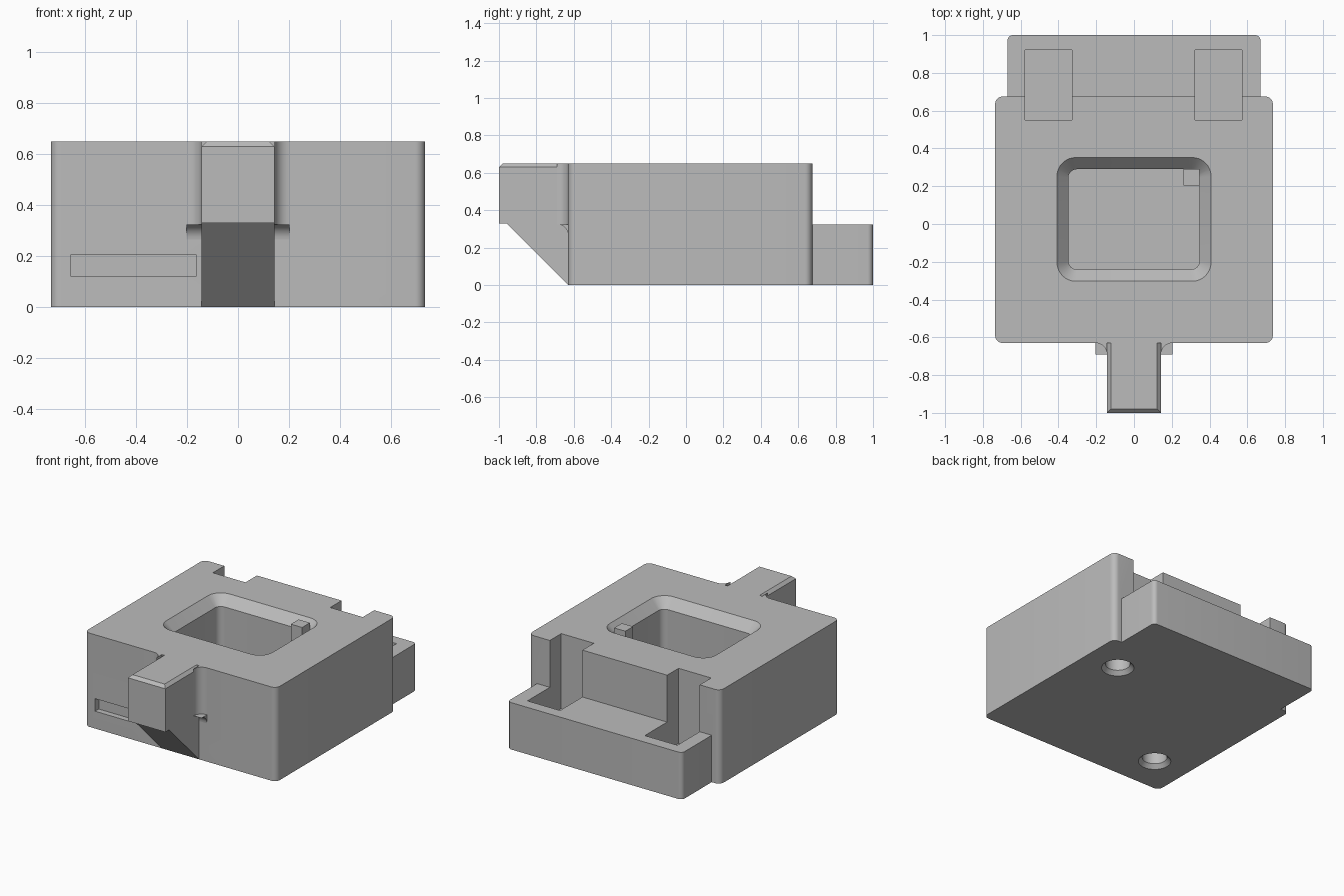
import bpy, bmesh, math
from mathutils import Vector

cube = bpy.data.objects.get("Cube")
if cube:
    bpy.data.objects.remove(cube, do_unlink=True)

grey = bpy.data.materials.new("plain grey")
grey.use_nodes = True
colour = (0.5, 0.5, 0.5, 1)
grey.diffuse_color = colour
grey.node_tree.nodes["Principled BSDF"].inputs["Base Color"].default_value = colour


def make(name, bm):
    bmesh.ops.recalc_face_normals(bm, faces=bm.faces)
    mesh = bpy.data.meshes.new(name)
    bm.to_mesh(mesh)
    bm.free()
    mesh.materials.append(grey)
    obj = bpy.data.objects.new(name, mesh)
    bpy.context.collection.objects.link(obj)
    return obj


def loft(name, rings):
    """Closed solid through rings with equal point counts."""
    bm = bmesh.new()
    loops = [[bm.verts.new(p) for p in ring] for ring in rings]
    n = len(loops[0])
    for a, b in zip(loops, loops[1:]):
        for i in range(n):
            j = (i + 1) % n
            bm.faces.new((a[i], a[j], b[j], b[i]))
    bm.faces.new(loops[0])
    bm.faces.new(loops[-1])
    return make(name, bm)


def rounded(x0, x1, y0, y1, z, r, seg=8):
    """Rectangle ring with rounded corners."""
    centres = ((x1 - r, y1 - r), (x0 + r, y1 - r), (x0 + r, y0 + r), (x1 - r, y0 + r))
    return [Vector((cx + r * math.cos(a), cy + r * math.sin(a), z))
            for k, (cx, cy) in enumerate(centres)
            for a in [math.pi / 2 * (k + i / seg) for i in range(seg + 1)]]


def rect(x0, x1, y0, y1, z):
    return [Vector(p) for p in ((x0, y0, z), (x1, y0, z), (x1, y1, z), (x0, y1, z))]


def box(name, x0, x1, y0, y1, z0, z1):
    return loft(name, [rect(x0, x1, y0, y1, z) for z in (z0, z1)])


def circle(x, y, z, r, n=40):
    return [Vector((x + r * math.cos(math.tau * i / n), y + r * math.sin(math.tau * i / n), z))
            for i in range(n)]


def boolean(target, other, operation):
    mod = target.modifiers.new(operation, "BOOLEAN")
    mod.operation = operation
    mod.solver = "EXACT"
    mod.object = other
    bpy.context.view_layer.objects.active = target
    bpy.ops.object.modifier_apply(modifier=mod.name)
    bpy.data.objects.remove(other, do_unlink=True)


TOP, MID, FRONT = 0.65, 0.325, -0.63

# Main block with the lower rear ledge
body = loft("housing", [rounded(-0.735, 0.735, FRONT, 0.675, z, 0.04) for z in (0, TOP)])
ledge = loft("rear_ledge", [rounded(-0.67, 0.67, 0.4, 1.0, z, 0.03) for z in (0, MID)])
boolean(body, ledge, "UNION")

# Window well with a sloped rim
inner = (-0.348, 0.348, -0.24, 0.29)
well = loft("well_cutter", [
    rounded(*inner, 0.1, 0.045),
    rounded(*inner, TOP - 0.065, 0.045),
    rounded(-0.408, 0.408, -0.303, 0.352, TOP, 0.1),
    rounded(-0.408, 0.408, -0.303, 0.352, TOP + 0.1, 0.1)])
boolean(body, well, "DIFFERENCE")

# Rear pockets
for x in (-0.578, 0.322):
    boolean(body, box("pocket_cutter", x, x + 0.25, 0.55, 0.92, 0.13, 1), "DIFFERENCE")

# Shallow front slot
boolean(body, box("slot_cutter", -0.655, -0.165, -0.8, FRONT + 0.04, 0.12, 0.207), "DIFFERENCE")

# Chamfered screw holes underneath
for s in (-1, 1):
    x, y = 0.478 * s, 0.022 + 0.385 * s
    hole = loft("hole_cutter", [circle(x, y, -0.05, 0.105), circle(x, y, 0, 0.105),
                                circle(x, y, 0.028, 0.08), circle(x, y, 0.38, 0.08)])
    boolean(body, hole, "DIFFERENCE")

# Front tab with sloped underside and chamfered top edges
W, C = 0.143, 0.02
profile = [(FRONT, 0), (-0.96, 0.33), (-1, 0.33), (-1, TOP + 0.1), (FRONT, TOP + 0.1)]
tab = loft("front_tab", [[Vector((x, y, z)) for y, z in profile] for x in (-W, W)])
cap = loft("tab_limit", [rect(-W, W, -1, FRONT, z) for z in (-0.1, TOP - C)]
           + [rect(-W + C, W - C, -1 + C, FRONT, TOP)])
boolean(tab, cap, "INTERSECT")

# Concave fillets beside the tab, each on a small curved bracket
R = 0.06
arc = [math.pi / 2 * i / 8 for i in range(9)]
brackets = []
for s, side in ((-1, "right"), (1, "left")):
    curve = [(W, FRONT)] + [(W + R - R * math.cos(a), FRONT - R + R * math.sin(a)) for a in arc]
    fillet = loft(side + "_tab_fillet",
                  [[Vector((s * x, y, z)) for x, y in curve] for z in (MID, TOP)])
    under = [(FRONT, MID)] + [(FRONT - R + R * math.sin(a), MID - R + R * math.cos(a)) for a in arc]
    bracket = loft(side + "_tab_bracket",
                   [[Vector((s * x, y, z)) for y, z in under] for x in (W, W + R)])
    brackets += [fillet, bracket]

# Corner post in the window well
post = box("well_post", 0.262, 0.348, 0.205, 0.29, 0.1, TOP)

for obj in [body, tab, post] + brackets:
    bpy.ops.object.select_all(action="DESELECT")
    obj.select_set(True)
    bpy.context.view_layer.objects.active = obj
    bpy.ops.object.shade_smooth_by_angle(angle=math.radians(30))
